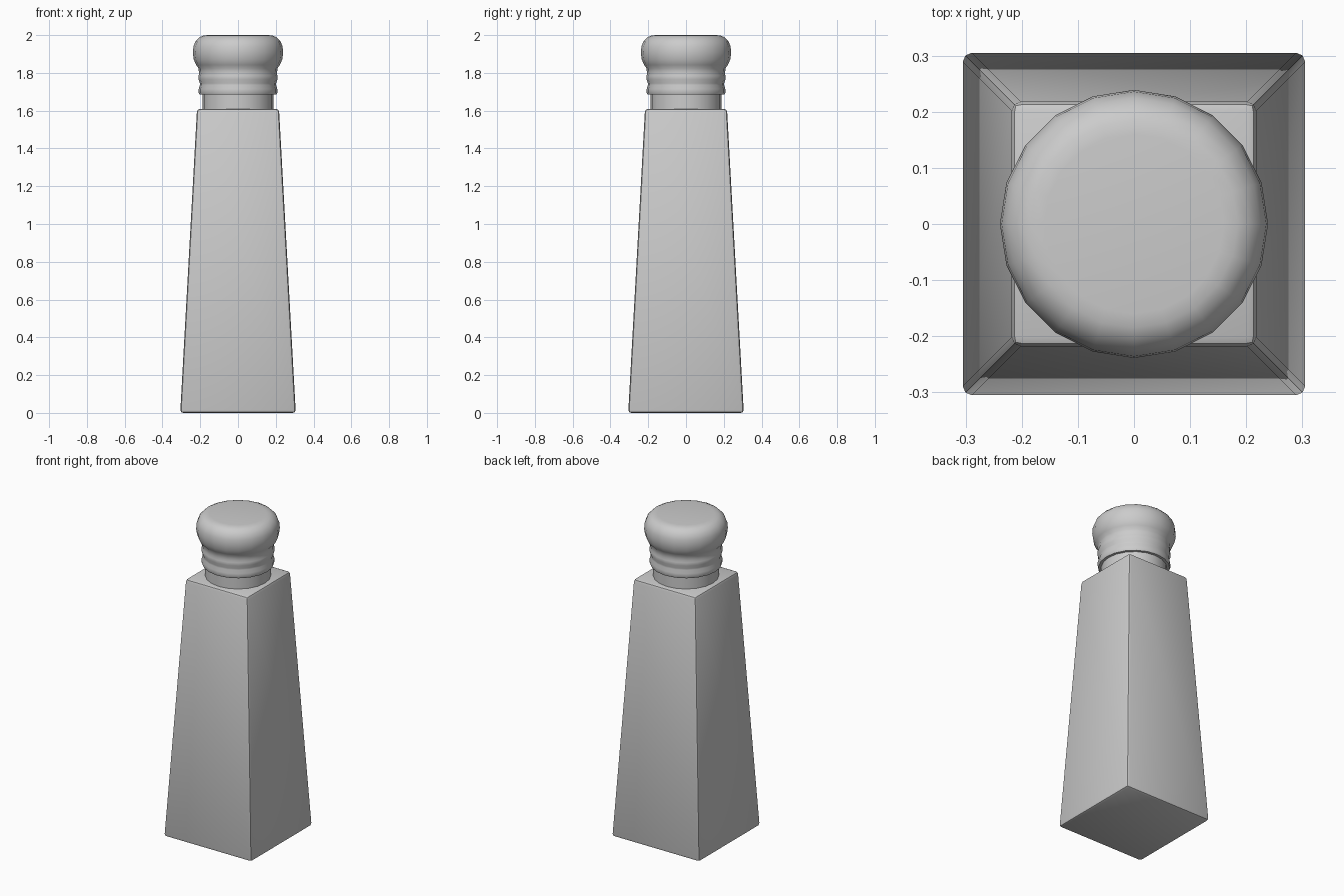
import bpy, bmesh, math

if "Cube" in bpy.data.objects:
    bpy.data.objects.remove(bpy.data.objects["Cube"])

SIDES = 20


def finish(name, bm, angle):
    bmesh.ops.recalc_face_normals(bm, faces=bm.faces)
    mesh = bpy.data.meshes.new(name)
    bm.to_mesh(mesh)
    bm.free()
    ob = bpy.data.objects.new(name, mesh)
    bpy.context.collection.objects.link(ob)
    bpy.ops.object.select_all(action='DESELECT')
    ob.select_set(True)
    bpy.context.view_layer.objects.active = ob
    bpy.ops.object.shade_smooth_by_angle(angle=math.radians(angle))
    return ob


def lathe(name, profile):
    """Turn (radius, z) points around z and close both ends with a flat face."""
    bm = bmesh.new()
    rings = []
    for r, z in profile:
        rings.append([bm.verts.new((r * math.cos(math.tau * i / SIDES),
                                    r * math.sin(math.tau * i / SIDES), z))
                      for i in range(SIDES)])
    for a, b in zip(rings, rings[1:]):
        for i in range(SIDES):
            j = (i + 1) % SIDES
            bm.faces.new((a[i], a[j], b[j], b[i]))
    bm.faces.new(rings[0][::-1])
    bm.faces.new(rings[-1])
    return finish(name, bm, 40)


# Tapered square body with softened edges
bm = bmesh.new()
bmesh.ops.create_cube(bm, size=2)
for v in bm.verts:
    half, z = (0.217, 1.61) if v.co.z > 0 else (0.306, 0.0)
    v.co = (math.copysign(half, v.co.x), math.copysign(half, v.co.y), z)
bmesh.ops.bevel(bm, geom=bm.edges[:], offset=0.016, segments=2,
                profile=0.5, affect='EDGES')
finish("body", bm, 40)

# Plain neck, running up inside the cap
lathe("neck", [(0.188, 1.59), (0.188, 1.75)])

# Ribbed collar and rounded knob turned as one cap
lathe("cap", [
    (0.204, 1.685), (0.208, 1.695), (0.208, 1.715), (0.202, 1.735),
    (0.202, 1.745), (0.209, 1.765), (0.209, 1.785), (0.205, 1.797),
    (0.208, 1.81), (0.208, 1.823), (0.222, 1.842), (0.234, 1.870),
    (0.239, 1.905), (0.236, 1.940), (0.225, 1.968), (0.205, 1.988),
    (0.185, 1.997), (0.160, 2.0)])
